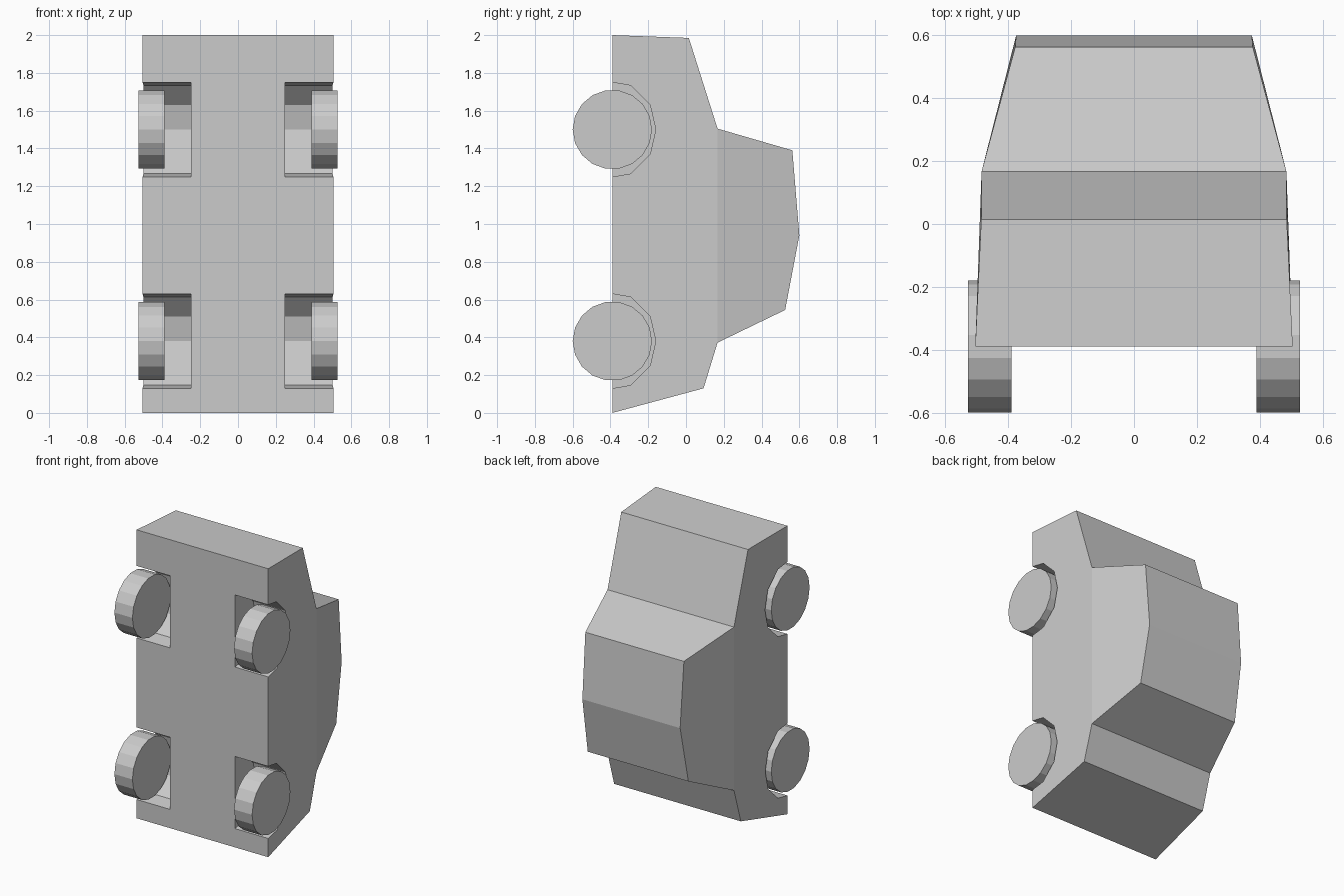
import bpy, bmesh, math

if "Cube" in bpy.data.objects:
    bpy.data.objects.remove(bpy.data.objects["Cube"])

BASE = -0.39            # underside plane (y)
AXLES = (0.38, 1.50)    # axle heights (z)


def finish(name, bm):
    bmesh.ops.recalc_face_normals(bm, faces=bm.faces)
    mesh = bpy.data.meshes.new(name)
    bm.to_mesh(mesh)
    bm.free()
    obj = bpy.data.objects.new(name, mesh)
    bpy.context.collection.objects.link(obj)
    return obj


def prism(name, left, right, caps):
    """Closed loft between two matching point loops, with chosen end faces."""
    bm = bmesh.new()
    a = [bm.verts.new(p) for p in left]
    b = [bm.verts.new(p) for p in right]
    n = len(a)
    for i in range(n):
        j = (i + 1) % n
        bm.faces.new((a[i], a[j], b[j], b[i]))
    for loop in (a, b):
        for cap in caps:
            bm.faces.new([loop[i] for i in cap])
    return finish(name, bm)


# Body: side profile as (y, z, half width)
profile = [(BASE, 0, 0.505), (0.093, 0.13, 0.486), (0.167, 0.372, 0.485),
           (0.525, 0.545, 0.386), (0.6, 0.94, 0.375), (0.563, 1.39, 0.378),
           (0.167, 1.505, 0.485), (0.015, 1.985, 0.486), (BASE, 2.0, 0.505)]
body = prism("car_body",
             [(-w, y, z) for y, z, w in profile],
             [(w, y, z) for y, z, w in profile],
             [(0, 1, 2, 6, 7, 8), (2, 3, 4, 5, 6)])

# Wheel arch cutters: (depth, height) from the axle
arch = [(-0.1, 0.25), (0, 0.25), (0.098, 0.233), (0.2, 0.13), (0.23, 0),
        (0.2, -0.13), (0.098, -0.233), (0, -0.25), (-0.1, -0.25)]
for side in (-1, 1):
    for axle in AXLES:
        loops = [[(side * x, BASE + d, axle + h) for d, h in arch] for x in (0.25, 0.7)]
        cutter = prism("arch_cutter", *loops, [range(len(arch))])
        cutter.hide_render = True
        cutter.hide_set(True)
        cut = body.modifiers.new("wheel_arch", 'BOOLEAN')
        cut.operation = 'DIFFERENCE'
        cut.solver = 'EXACT'
        cut.object = cutter

# Wheels: 18-sided, a corner pointing straight out along y
for side in (-1, 1):
    for axle in AXLES:
        bm = bmesh.new()
        bmesh.ops.create_cone(bm, cap_ends=True, segments=18,
                              radius1=0.21, radius2=0.21, depth=0.138)
        wheel = finish("wheel", bm)
        wheel.rotation_euler = (0, math.radians(90), 0)
        wheel.location = (side * 0.459, BASE, axle)
